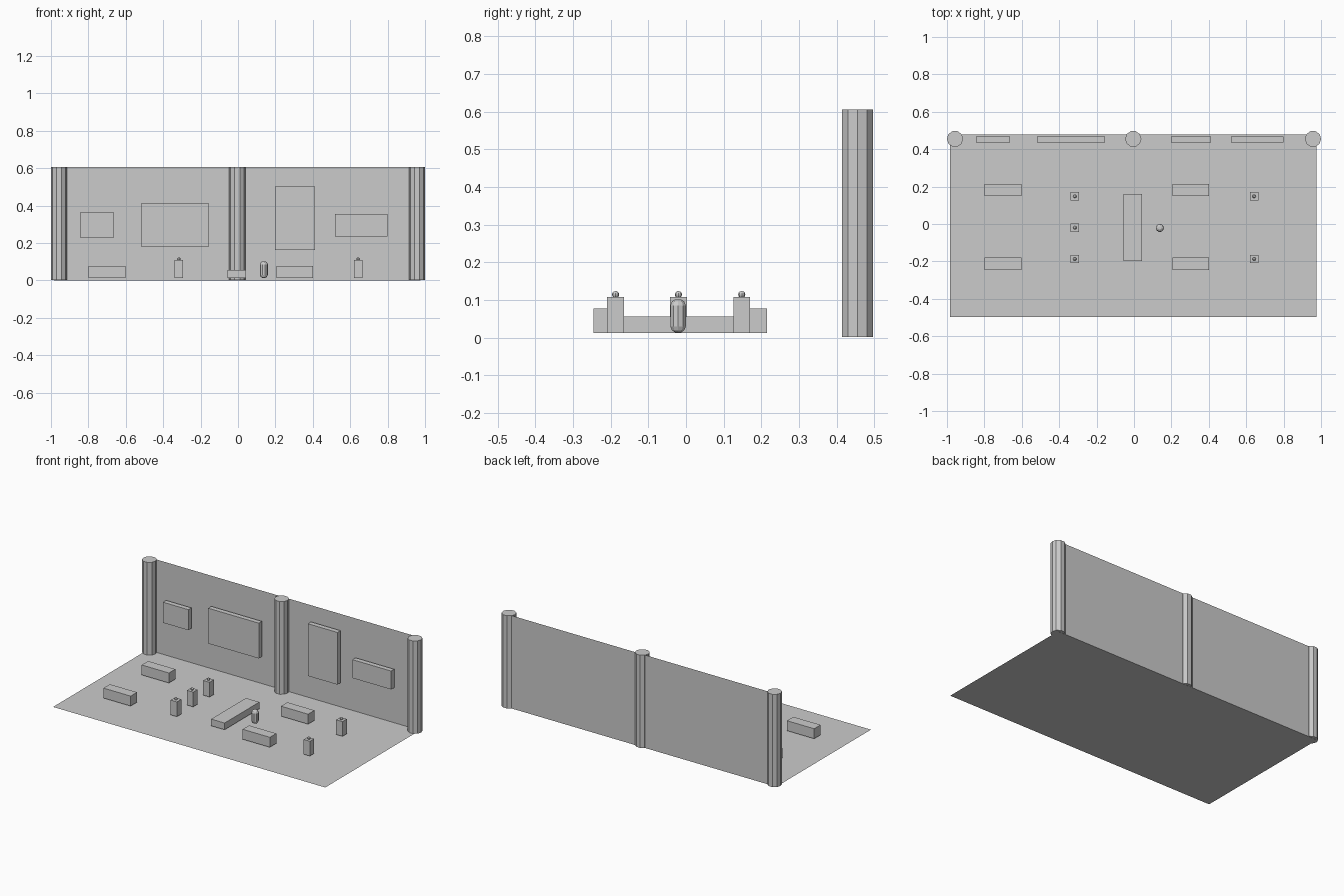
import bpy, bmesh, math
from mathutils import Matrix

if "Cube" in bpy.data.objects:
    bpy.data.objects.remove(bpy.data.objects["Cube"])


def finish(name, bm):
    me = bpy.data.meshes.new(name)
    bm.to_mesh(me)
    bm.free()
    ob = bpy.data.objects.new(name, me)
    bpy.context.collection.objects.link(ob)
    return ob


def sheet(name, corners):
    bm = bmesh.new()
    bm.faces.new([bm.verts.new(c) for c in corners])
    return finish(name, bm)


def box(name, x0, x1, y0, y1, z0, z1):
    bm = bmesh.new()
    m = (Matrix.Translation(((x0 + x1) / 2, (y0 + y1) / 2, (z0 + z1) / 2))
         @ Matrix.Diagonal((x1 - x0, y1 - y0, z1 - z0, 1)))
    bmesh.ops.create_cube(bm, size=1, matrix=m)
    return finish(name, bm)


def lathe(name, x, y, profile, sides=10):
    # closed turned solid, first corner on the x axis
    bm = bmesh.new()
    rings = [[bm.verts.new((x + r * math.cos(2 * math.pi * i / sides),
                            y + r * math.sin(2 * math.pi * i / sides), z))
              for i in range(sides)] for r, z in profile]
    for a, b in zip(rings, rings[1:]):
        for i in range(sides):
            j = (i + 1) % sides
            bm.faces.new((a[i], a[j], b[j], b[i]))
    bm.faces.new(rings[0][::-1])
    bm.faces.new(rings[-1])
    return finish(name, bm)


BASE = 0.012
X0, X1, Y0, Y1, TOP = -0.985, 0.976, -0.496, 0.478, 0.605

# Floor and back wall, single sheets
sheet("floor", [(X0, Y0, 0), (X1, Y0, 0), (X1, Y1, 0), (X0, Y1, 0)])
sheet("back_wall", [(X0, Y1, 0), (X1, Y1, 0), (X1, Y1, TOP), (X0, Y1, TOP)])

# Ten-sided columns along the wall
for x in (-0.957, -0.004, 0.957):
    lathe("column", x, 0.455, [(0.0434, 0.001), (0.0434, TOP)])

# Pictures hung on the wall
for x0, x1, z0, z1 in ((-0.845, -0.663, 0.23, 0.364), (-0.519, -0.155, 0.182, 0.412),
                       (0.198, 0.412, 0.163, 0.503), (0.519, 0.799, 0.235, 0.355)):
    box("picture", x0, x1, 0.435, 0.467, z0, z1)

# Benches
for x in (-0.700, 0.303):
    for y in (0.182, -0.212):
        box("bench", x - 0.098, x + 0.098, y - 0.033, y + 0.033, BASE, 0.077)

# Long low table in the middle
box("low_table", -0.055, 0.042, -0.198, 0.16, BASE, 0.056)

# Pedestals with a small ball exhibit
for x, y in ((-0.316, 0.148), (-0.316, -0.020), (-0.316, -0.187),
             (0.642, 0.148), (0.642, -0.187)):
    h = 0.0225
    box("pedestal", x - h, x + h, y - h, y + h, BASE, 0.108)
    bm = bmesh.new()
    bmesh.ops.create_uvsphere(bm, u_segments=8, v_segments=6, radius=0.0095,
                              matrix=Matrix.Translation((x, y, 0.114)))
    finish("exhibit_ball", bm)

# Standing visitor, a ten-sided capsule
lathe("visitor", 0.138, -0.021, [(0.009, 0.014), (0.017, 0.019), (0.0217, 0.030),
                                 (0.0217, 0.085), (0.017, 0.096), (0.009, 0.101)])
